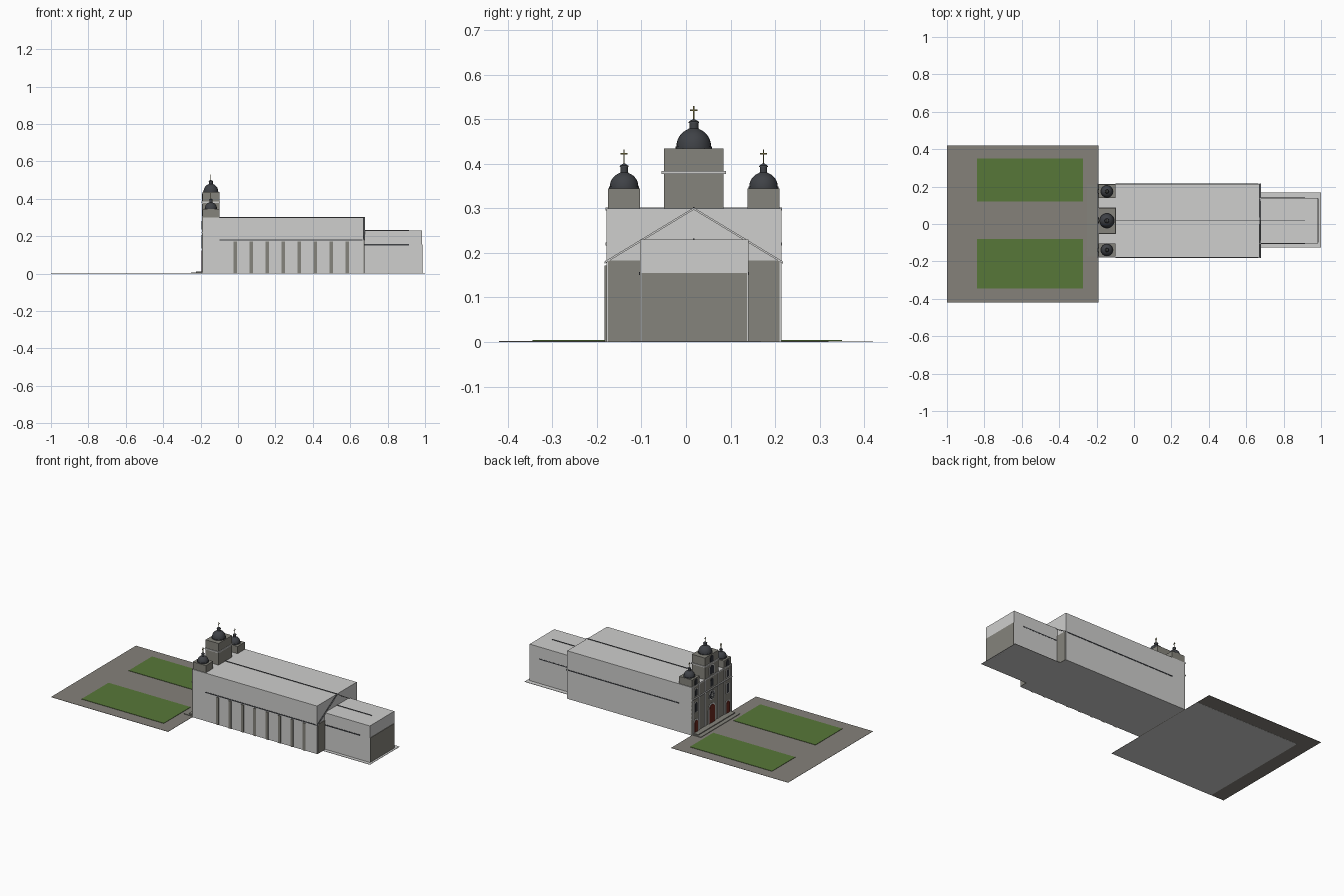
import bpy, bmesh, math
from mathutils import Vector

if "Cube" in bpy.data.objects:
    bpy.data.objects.remove(bpy.data.objects["Cube"])


def mat(name, r, g, b):
    m = bpy.data.materials.new(name)
    m.diffuse_color = (r, g, b, 1)
    m.use_nodes = True
    m.node_tree.nodes["Principled BSDF"].inputs["Base Color"].default_value = m.diffuse_color
    return m


LIGHT = mat("light_plaster", 0.62, 0.62, 0.61)
STONE = mat("grey_stone", 0.235, 0.23, 0.2)
PAVE = mat("paving", 0.235, 0.22, 0.195)
GRASS = mat("grass_green", 0.095, 0.185, 0.04)
SLATE = mat("dark_slate", 0.05, 0.054, 0.062)
RED = mat("door_red", 0.15, 0.022, 0.013)
GOLD = mat("cross_gold", 0.16, 0.14, 0.045)
GLASS = mat("dark_glass", 0.03, 0.033, 0.04)


def finish(name, bm, m):
    bmesh.ops.recalc_face_normals(bm, faces=bm.faces)
    me = bpy.data.meshes.new(name)
    bm.to_mesh(me)
    bm.free()
    me.materials.append(m)
    ob = bpy.data.objects.new(name, me)
    bpy.context.collection.objects.link(ob)
    return ob


def box(name, x, y, z, m):
    """Box from (min, max) pairs."""
    bm = bmesh.new()
    bmesh.ops.create_cube(bm, size=1)
    for v in bm.verts:
        v.co = Vector([(a + b) / 2 + c * (b - a) for (a, b), c in zip((x, y, z), v.co)])
    return finish(name, bm, m)


def plate(name, pts, x0, x1, m):
    """Outline in (y, z) extruded along x."""
    bm = bmesh.new()
    f = bm.faces.new([bm.verts.new((x0, y, z)) for y, z in pts])
    r = bmesh.ops.extrude_face_region(bm, geom=[f])
    bmesh.ops.translate(bm, vec=(x1 - x0, 0, 0),
                        verts=[v for v in r["geom"] if isinstance(v, bmesh.types.BMVert)])
    return finish(name, bm, m)


def arch(name, y, z, w, h, x0, x1, m):
    """Round-headed opening of half-width w and total height h."""
    pts = [(y - w, z), (y + w, z)]
    pts += [(y + w * math.cos(t * math.pi / 10), z + h - w + w * math.sin(t * math.pi / 10))
            for t in range(11)]
    plate(name, pts, x0, x1, m)


def disc(name, y, z, r, x0, x1, m):
    plate(name, [(y + r * math.cos(t * math.tau / 24), z + r * math.sin(t * math.tau / 24))
                 for t in range(24)], x0, x1, m)


def lathe(name, x, y, z, prof, m):
    bm = bmesh.new()
    vs = [bm.verts.new((r, 0, h)) for r, h in prof]
    es = [bm.edges.new(p) for p in zip(vs, vs[1:])]
    bmesh.ops.spin(bm, geom=vs + es, cent=(0, 0, 0), axis=(0, 0, 1), angle=math.tau, steps=24)
    bmesh.ops.remove_doubles(bm, verts=bm.verts, dist=1e-5)
    bmesh.ops.translate(bm, verts=bm.verts, vec=(x, y, z))
    ob = finish(name, bm, m)
    bpy.context.view_layer.objects.active = ob
    ob.select_set(True)
    bpy.ops.object.shade_smooth_by_angle(angle=math.radians(35))
    ob.select_set(False)


CY = 0.0175      # building axis
FX = -0.19       # facade plane

# Grounds
box("under_slab", (-0.91, -0.19), (-0.42, 0.32), (0, 0.0008), LIGHT)
box("plaza", (-1, FX), (-0.42, 0.42), (0.0006, 0.0018), PAVE)
for i, y in enumerate(((0.12, 0.35), (-0.345, -0.08))):
    box(f"lawn_{i}", (-0.84, -0.272), y, (0.001, 0.004), GRASS)
box("lower_step", (-0.25, FX), (-0.175, 0.21), (0.001, 0.005), STONE)
box("upper_step", (-0.225, FX), (-0.165, 0.2), (0.001, 0.01), STONE)
box("rear_apron", (0.67, 1.0), (-0.125, 0.168), (0, 0.002), LIGHT)

# Nave and rear wing: light shells with stone end walls
box("nave", (FX + 0.003, 0.672), (-0.179, 0.214), (0, 0.3), LIGHT)
box("nave_end_wall", (0.672, 0.675), (-0.175, 0.21), (0, 0.183), STONE)
box("rear_wing", (0.67, 0.984), (-0.103, 0.14), (0, 0.23), LIGHT)
box("rear_wing_end_wall", (0.984, 0.987), (-0.1, 0.137), (0, 0.155), STONE)

# Ridge caps and eave gutters
box("nave_ridge", (-0.1, 0.672), (CY - 0.002, CY + 0.002), (0.299, 0.303), SLATE)
box("wing_ridge", (0.672, 0.915), (CY - 0.002, CY + 0.002), (0.229, 0.233), SLATE)
for s, n in ((-1, "south"), (1, "north")):
    for part, x, off, z in (("nave", (-0.1, 0.665), 0.1965, 0.18),
                            ("wing", (0.672, 0.915), 0.1215, 0.154)):
        y = CY + s * off
        box(f"{part}_gutter_{n}", x, (y - 0.002, y + 0.002), (z - 0.003, z + 0.003), SLATE)
    # Sloping gable trim on the nave end
    e = CY + s * 0.2
    line = [(CY, 0.302), (e, 0.181), (e, 0.176), (CY, 0.297)]
    plate(f"gable_trim_{n}", line, 0.672, 0.677, SLATE)
    plate(f"gable_trim_face_{n}", line, 0.677, 0.678, LIGHT)

# Buttress strips on the south side
for i in range(8):
    x = -0.015 + i * 0.0857
    box(f"buttress_{i}", (x - 0.009, x + 0.009), (-0.183, -0.178), (0, 0.172), STONE)

# Facade wall, cornices and pilasters
box("facade_wall", (FX, FX + 0.004), (-0.179, 0.214), (0, 0.3), STONE)
box("facade_cornice", (FX - 0.006, FX), (-0.181, 0.216), (0.217, 0.223), LIGHT)
box("facade_top_cornice", (FX - 0.003, FX), (-0.181, 0.216), (0.295, 0.302), LIGHT)
for s in (-1, 1):
    for off in (0.19, 0.125, 0.066):
        y = CY + s * off
        box("facade_pilaster", (FX - 0.003, FX), (y - 0.004, y + 0.004), (0, 0.295), LIGHT)

# Doors and windows
arch("main_door_frame", CY, 0.008, 0.034, 0.122, FX - 0.003, FX, LIGHT)
arch("main_door", CY, 0.008, 0.028, 0.114, FX - 0.005, FX, RED)
disc("rose_frame", CY, 0.18, 0.03, FX - 0.003, FX, LIGHT)
disc("rose_glass", CY, 0.18, 0.025, FX - 0.004, FX, GLASS)
disc("rose_hub", CY, 0.18, 0.007, FX - 0.005, FX, LIGHT)
for i in range(8):
    a = i * math.tau / 8
    c, s = math.cos(a), math.sin(a)
    plate("rose_spoke", [(CY + r * c - w * s, 0.18 + r * s + w * c) for r, w in
                         ((0.005, -0.001), (0.026, -0.001), (0.026, 0.001), (0.005, 0.001))],
          FX - 0.005, FX, LIGHT)
arch("centre_window", CY, 0.235, 0.014, 0.048, FX - 0.003, FX, GLASS)
for s in (-1, 1):
    y = CY + s * 0.157
    arch("side_door_frame", y, 0.008, 0.021, 0.082, FX - 0.003, FX, LIGHT)
    arch("side_door", y, 0.008, 0.016, 0.075, FX - 0.005, FX, RED)
    for z, h in ((0.135, 0.06), (0.235, 0.045)):
        arch("side_window_frame", y, z - 0.003, 0.014, h + 0.006, FX - 0.003, FX, LIGHT)
        arch("side_window", y, z, 0.01, h, FX - 0.004, FX, GLASS)

# Towers with domes, lanterns and crosses
TX = -0.145
for name, y, w, top, r, h in (("south", -0.139, 0.036, 0.345, 0.032, 0.036),
                              ("north", 0.174, 0.036, 0.345, 0.032, 0.036),
                              ("centre", CY, 0.067, 0.435, 0.039, 0.045)):
    box(f"{name}_tower", (FX, -0.1), (y - w, y + w), (0.295, top), STONE)
    if name == "centre":
        box("centre_tower_cornice", (FX - 0.004, -0.096), (y - w - 0.005, y + w + 0.005),
            (0.377, 0.384), LIGHT)
        arch("belfry_frame", y, 0.31, 0.026, 0.062, FX - 0.002, FX, LIGHT)
        arch("belfry_opening", y, 0.312, 0.021, 0.055, FX - 0.003, FX, GLASS)
        arch("upper_belfry_opening", y, 0.388, 0.016, 0.04, FX - 0.003, FX, GLASS)
    else:
        arch(f"{name}_belfry_opening", y, 0.304, 0.014, 0.036, FX - 0.003, FX, GLASS)
    prof = [(0, 0), (r + 0.002, 0), (r + 0.002, 0.004), (r, 0.004)]
    prof += [(r * math.cos(t), 0.004 + (h - 0.004) * math.sin(t))
             for t in (i * math.pi / 18 for i in range(1, 8))]
    k = r * 0.26
    prof += [(k, h), (k, h + 0.012), (k + 0.002, h + 0.012), (k + 0.001, h + 0.015),
             (k * 0.6, h + 0.018), (0, h + 0.021)]
    lathe(f"{name}_dome", TX, y, top, prof, SLATE)
    z = top + h + 0.018
    tip = 0.53 if name == "centre" else 0.432
    t = 0.0014
    box(f"{name}_cross_post", (TX - t, TX + t), (y - t, y + t), (z, tip), GOLD)
    box(f"{name}_cross_arm", (TX - t, TX + t), (y - 0.008, y + 0.008),
        (tip - 0.011, tip - 0.008), GOLD)
